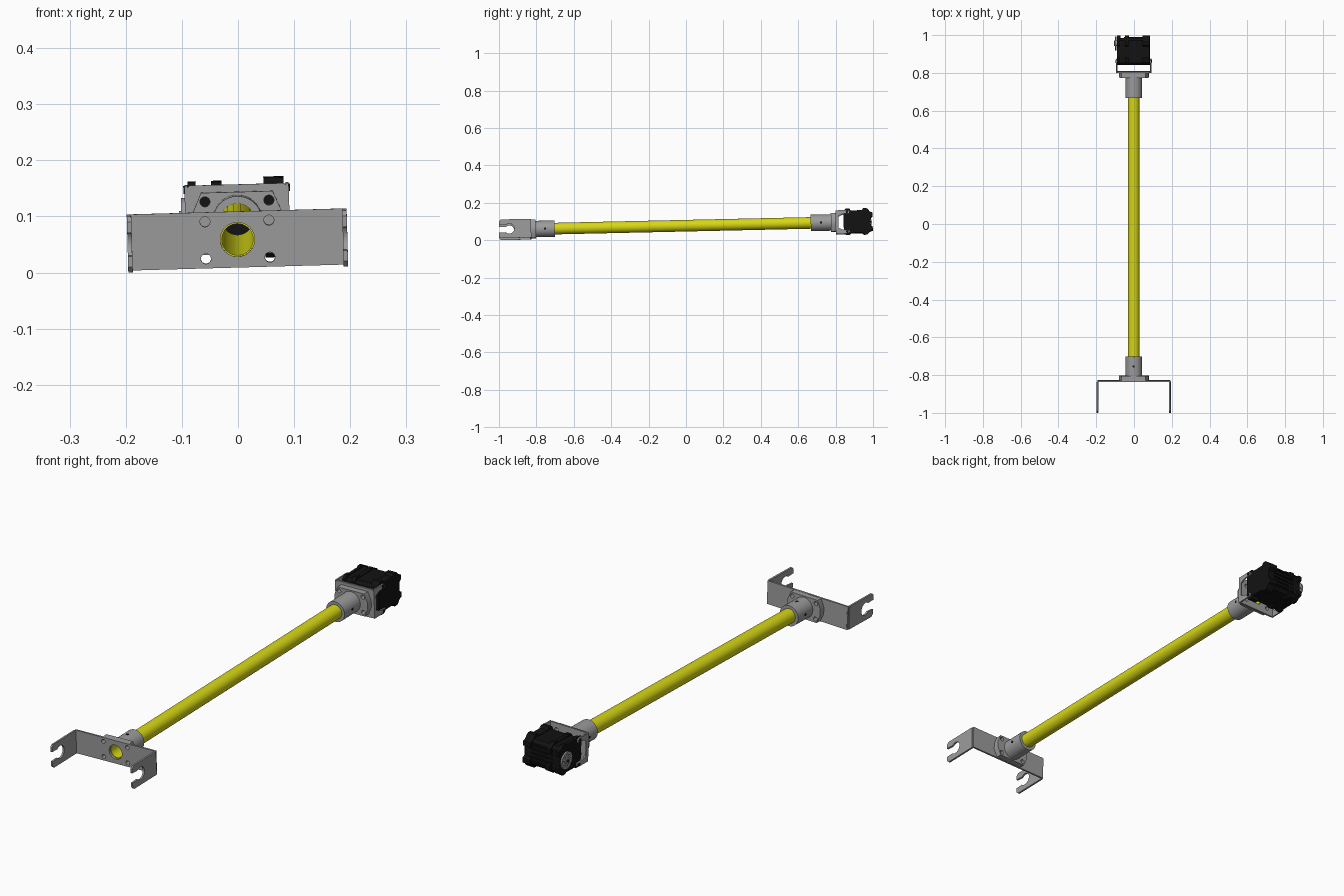
import bpy, bmesh, math
from mathutils import Matrix, Vector

if "Cube" in bpy.data.objects:
    bpy.data.objects.remove(bpy.data.objects["Cube"])

def material(name, rgb):
    m = bpy.data.materials.new(name)
    m.diffuse_color = (*rgb, 1)
    m.use_nodes = True
    m.node_tree.nodes["Principled BSDF"].inputs["Base Color"].default_value = m.diffuse_color
    return m

GREY = material("metal grey", (0.33, 0.33, 0.33))
YELLOW = material("tube yellow", (0.68, 0.68, 0.008))
BLACK = material("servo black", (0.006, 0.006, 0.006))

# The whole arm is tipped slightly up towards the back and rolled a little
POSE = (Matrix.Translation((-0.001, 0, 0.082)) @ Matrix.Rotation(math.radians(1.27), 4, 'X')
        @ Matrix.Rotation(math.radians(-1.6), 4, 'Y'))
AXES = {  # columns: profile a, profile b, thickness direction
    'X': Matrix(((0, 0, 1, 0), (1, 0, 0, 0), (0, 1, 0, 0), (0, 0, 0, 1))),
    'Y': Matrix(((1, 0, 0, 0), (0, 0, -1, 0), (0, 1, 0, 0), (0, 0, 0, 1))),
    'Z': Matrix.Identity(4)}
parts = []

def circle(r, a=0, b=0, n=32):
    return [(a + r * math.cos(2 * math.pi * i / n), b + r * math.sin(2 * math.pi * i / n))
            for i in range(n)]

def rect(a0, a1, b0, b1, c=0.0):
    """Rectangle with chamfered corners."""
    if c == 0:
        return [(a0, b0), (a1, b0), (a1, b1), (a0, b1)]
    return [(a0 + c, b0), (a1 - c, b0), (a1, b0 + c), (a1, b1 - c),
            (a1 - c, b1), (a0 + c, b1), (a0, b1 - c), (a0, b0 + c)]

def plate(name, loops, axis, lo, hi, mat, offset=(0, 0, 0)):
    """Extrude an outline (with holes) along an axis from lo to hi."""
    cu = bpy.data.curves.new(name, 'CURVE')
    cu.dimensions, cu.fill_mode, cu.extrude = '2D', 'BOTH', (hi - lo) / 2
    for pts in loops:
        sp = cu.splines.new('POLY')
        sp.points.add(len(pts) - 1)
        for p, (a, b) in zip(sp.points, pts):
            p.co = (a, b, 0, 1)
        sp.use_cyclic_u = True
    tmp = bpy.data.objects.new("tmp", cu)
    bpy.context.collection.objects.link(tmp)
    dg = bpy.context.evaluated_depsgraph_get()
    me = bpy.data.meshes.new_from_object(tmp.evaluated_get(dg))
    bpy.data.objects.remove(tmp)
    shift = Vector(offset)
    shift['XYZ'.index(axis)] += (lo + hi) / 2
    bm = bmesh.new()
    bm.from_mesh(me)
    bmesh.ops.remove_doubles(bm, verts=bm.verts, dist=1e-5)
    bmesh.ops.transform(bm, matrix=POSE @ Matrix.Translation(shift) @ AXES[axis], verts=bm.verts)
    bmesh.ops.recalc_face_normals(bm, faces=bm.faces)
    for f in bm.faces:
        f.smooth = True
    bm.to_mesh(me)
    bm.free()
    me.set_sharp_from_angle(angle=math.radians(30))
    me.materials.clear()
    me.materials.append(mat)
    ob = bpy.data.objects.new(name, me)
    bpy.context.collection.objects.link(ob)
    parts.append(ob)
    return ob

# Hollow tube
plate("tube", [circle(0.031), circle(0.028)], 'Y', -0.826, 0.80, YELLOW)

# Collars with mounting flanges at both ends
bolts = [circle(0.009, sx * 0.057, sz * 0.033, 16) for sx in (-1, 1) for sz in (-1, 1)]
flange = [(0.079, -0.014), (0.079, 0.014), (0.064, 0.049), (-0.064, 0.049),
          (-0.079, 0.014), (-0.079, -0.014), (-0.064, -0.049), (0.064, -0.049)]
for end, c0, c1, f0, f1 in (("front", -0.805, -0.702, -0.828, -0.803),
                            ("rear", 0.667, 0.777, 0.775, 0.802)):
    plate(end + "_collar", [circle(0.044), circle(0.0305)], 'Y', c0, c1, GREY)
    plate(end + "_flange", [flange, circle(0.0305)] + bolts, 'Y', f0, f1, GREY)
    mid = (c0 + c1) / 2
    for s in (-1, 1):
        plate(end + "_set_screw", [circle(0.006, n=16)], 'X', s * 0.042 - 0.0025,
              s * 0.042 + 0.0025, BLACK, (0, mid, 0))
plate("front_top_set_screw", [circle(0.006, n=16)], 'Z', 0.0395, 0.0445, BLACK, (0, -0.753, 0))

# Front bracket: wide base plate and two arms with keyhole slots
plate("front_bracket_base", [rect(-0.19, 0.19, -0.05, 0.05), circle(0.0305)] + bolts,
      'Y', -0.836, -0.828, GREY)
slot_y, slot_r = -0.945, 0.027
keyhole = [(slot_y + slot_r * math.cos(math.radians(t)), slot_r * math.sin(math.radians(t)))
           for t in range(-135, 136, 15)]
arm = ([(-0.836, 0.05), (-0.836, -0.05), (-0.99, -0.05), (-1.0, -0.04), (-1.0, -0.021)]
       + keyhole + [(-1.0, 0.021), (-1.0, 0.04), (-0.99, 0.05)])
# small outward step of the arm past the bend
for side, x in (("left", -0.192), ("right", 0.192)):
    plate(side + "_fork_arm", [arm], 'X', x - 0.004, x + 0.004, GREY)
    plate(side + "_bend", [rect(-0.0025, 0.0025, -0.05, 0.05, 0.0)], 'Y', -0.836, -0.829, GREY,
          (x * 0.99, 0, 0))

# Rear bracket: base plate and two pronged arms holding the servo
plate("rear_bracket_base", [rect(-0.09, 0.09, -0.062, 0.062, 0.006), circle(0.0305)] + bolts,
      'Y', 0.80, 0.808, GREY)
prongs = [(0.80, -0.062), (0.868, -0.062), (0.875, -0.055), (0.875, -0.045), (0.838, -0.042),
          (0.815, -0.032), (0.815, 0.032), (0.838, 0.042), (0.875, 0.045), (0.875, 0.055),
          (0.868, 0.062), (0.80, 0.062)]
for side, s in (("left", -1), ("right", 1)):
    plate(side + "_servo_arm", [prongs], 'X', s * 0.09 - 0.003, s * 0.09 + 0.003, GREY)
    for z in (-0.053, 0.053):
        plate(side + "_servo_screw", [circle(0.007, n=12)], 'X', s * 0.09 - 0.005,
              s * 0.09 + 0.005, BLACK, (0, 0.862, z))

# Servo: core, mounting ribs with lugs, end caps
plate("servo_core", [rect(0.843, 0.985, -0.057, 0.057, 0.012)], 'X', -0.078, 0.08, BLACK)
def rib(h):
    """Side outline with mounting lugs at top and bottom and a notched back."""
    half = [(0.843, 0.05), (0.85, h - 0.006), (0.858, h), (0.875, h), (0.882, 0.06),
            (0.942, 0.06), (0.949, h), (0.966, h), (0.974, h - 0.006), (0.984, 0.052),
            (0.998, 0.047), (0.998, 0.027), (0.986, 0.02)]
    return half + [(a, -b) for a, b in reversed(half)]
for i, (x0, x1, h) in enumerate(((-0.087, -0.073, 0.066), (-0.045, -0.027, 0.066),
                                 (0.048, 0.084, 0.071))):
    plate(f"servo_rib_{i + 1}", [rib(h)], 'X', x0, x1, BLACK)
for i in range(5):
    plate("servo_back_fin", [rect(-0.05, 0.055, -0.003, 0.003)], 'Y', 0.98, 0.99, BLACK,
          (0, 0, -0.036 + i * 0.018))

# Output horn with hub and four screw dots
HY = 0.957
plate("horn_hub", [circle(0.014, n=24)], 'X', -0.104, -0.085, GREY, (0, HY, 0))
plate("horn_disc", [circle(0.037)] + [circle(0.005, 0.025 * math.cos(k * math.pi / 4),
      0.025 * math.sin(k * math.pi / 4), 10) for k in range(8)], 'X', -0.1, -0.093, GREY, (0, HY, 0))
plate("horn_screw", [circle(0.006, n=12)], 'X', -0.106, -0.1, BLACK, (0, HY, 0))

# Rest the lowest point on the ground
low = min(v.co.z for o in parts for v in o.data.vertices)
for o in parts:
    o.data.transform(Matrix.Translation((0, 0, -low)))
